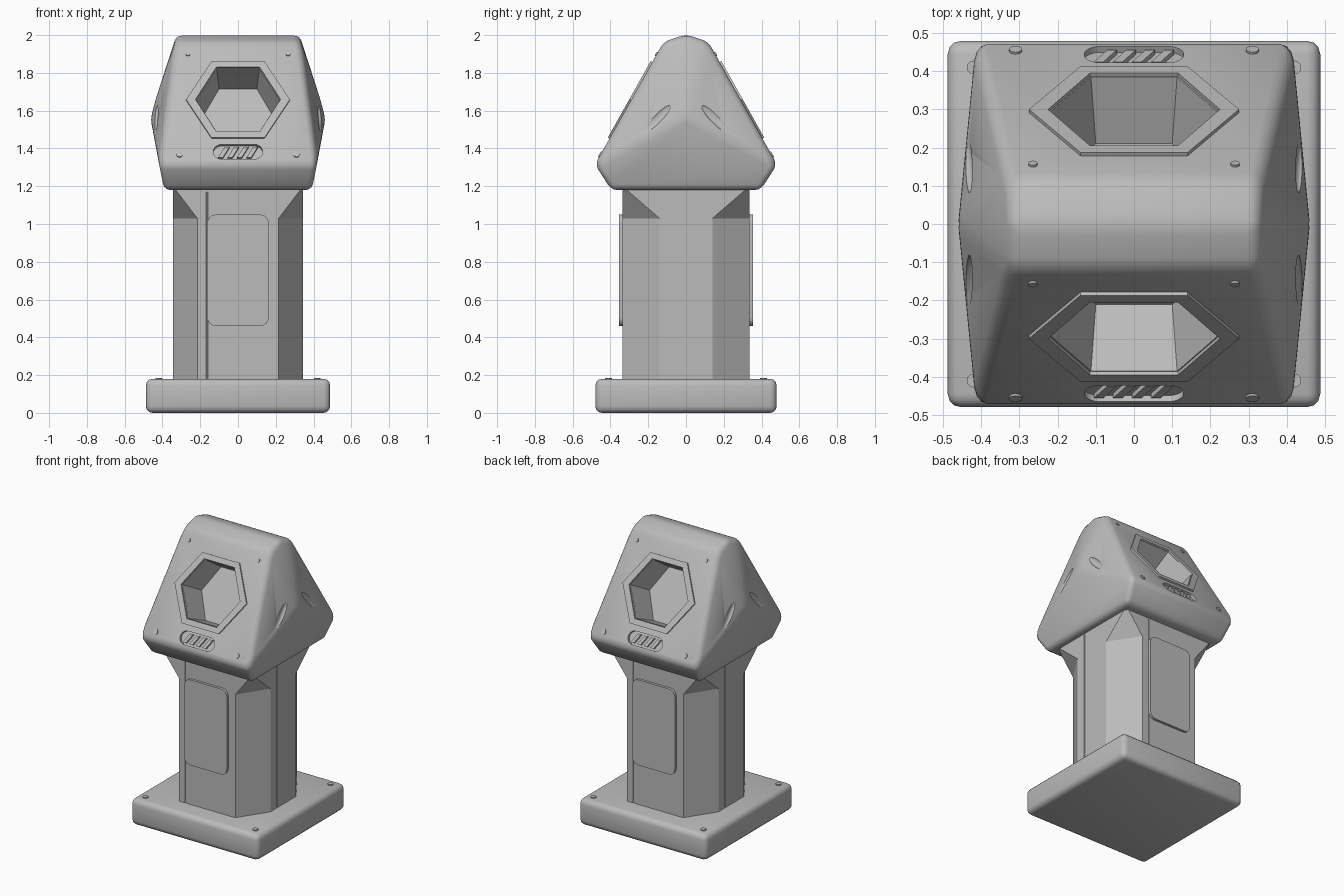
import bpy, bmesh, math
from mathutils import Matrix, Vector

if "Cube" in bpy.data.objects:
    bpy.data.objects.remove(bpy.data.objects["Cube"])

grey = bpy.data.materials.new("plain grey")
grey.use_nodes = True
COLOUR = (0.5, 0.5, 0.5, 1)
grey.diffuse_color = COLOUR
grey.node_tree.nodes["Principled BSDF"].inputs["Base Color"].default_value = COLOUR
HALF_TURN = Matrix.Rotation(math.pi, 4, 'Z')
SIDES = (("front", Matrix.Identity(4)), ("back", HALF_TURN))


def finish(name, bm, bevel=0, segments=3, matrix=None):
    """Round the edges and turn a bmesh into an object."""
    if bevel:
        edges = [e for e in bm.edges if e.calc_face_angle(0) > 0.12]
        bmesh.ops.bevel(bm, geom=edges, offset=bevel, segments=segments,
                        profile=0.5, affect='EDGES', clamp_overlap=True)
    if matrix:
        bm.transform(matrix)
    bmesh.ops.recalc_face_normals(bm, faces=bm.faces)
    mesh = bpy.data.meshes.new(name)
    bm.to_mesh(mesh)
    bm.free()
    ob = bpy.data.objects.new(name, mesh)
    bpy.context.collection.objects.link(ob)
    mesh.materials.append(grey)
    return ob


def hull(name, points, bevel):
    bm = bmesh.new()
    for p in points:
        bm.verts.new(p)
    bmesh.ops.convex_hull(bm, input=bm.verts)
    bmesh.ops.dissolve_limit(bm, angle_limit=0.04, verts=bm.verts, edges=bm.edges)
    return finish(name, bm, bevel)


def loft(name, low, high, z0, z1, matrix, bevel=0, segments=2):
    """Solid between two outlines of equal length."""
    bm = bmesh.new()
    a = [bm.verts.new((x, y, z0)) for x, y in low]
    b = [bm.verts.new((x, y, z1)) for x, y in high]
    bm.faces.new(a[::-1])
    bm.faces.new(b)
    for i in range(len(a)):
        j = (i + 1) % len(a)
        bm.faces.new((a[i], a[j], b[j], b[i]))
    return finish(name, bm, bevel, segments, matrix)


def ring(name, outer, inner, z0, z1, matrix, bevel):
    bm = bmesh.new()
    loops = [[bm.verts.new((x, y, z)) for x, y in o]
             for o, z in ((outer, z0), (outer, z1), (inner, z1), (inner, z0))]
    for k in range(4):
        a, b = loops[k], loops[(k + 1) % 4]
        for i in range(len(a)):
            j = (i + 1) % len(a)
            bm.faces.new((a[i], a[j], b[j], b[i]))
    return finish(name, bm, bevel, 2, matrix)


def rounded(w, h, r, cx=0, cy=0, n=6):
    """Rounded rectangle outline with half sizes w and h."""
    pts = []
    for q, (sx, sy) in enumerate(((1, 1), (-1, 1), (-1, -1), (1, -1))):
        for i in range(n + 1):
            t = (q + i / n) * math.pi / 2
            pts.append((cx + sx * (w - r) + r * math.cos(t), cy + sy * (h - r) + r * math.sin(t)))
    return pts


def hexagon(w, flat, h):
    return [(w, 0), (flat, h), (-flat, h), (-w, 0), (-flat, -h), (flat, -h)]


def cut(target, cutter):
    cutter.hide_render = True
    mod = target.modifiers.new("cut", 'BOOLEAN')
    mod.object, mod.operation, mod.solver = cutter, 'DIFFERENCE', 'EXACT'
    bpy.context.view_layer.objects.active = target
    bpy.ops.object.modifier_apply(modifier=mod.name)
    bpy.data.objects.remove(cutter)


def mirrored(points):
    return [(sx * x, sy * y, z) for x, y, z in points for sx in (1, -1) for sy in (1, -1)]


def screw(name, x, y, r, matrix):
    circle = [(x + r * math.cos(i * math.pi / 6), y + r * math.sin(i * math.pi / 6)) for i in range(12)]
    loft(name, circle, circle, -0.01, 0.006, matrix, 0.003)


# Base slab with a screw in each corner
hull("base", mirrored([(0.488, 0.48, 0), (0.488, 0.48, 0.18)]), 0.035)
for sx in (1, -1):
    for sy in (1, -1):
        screw("base_screw", sx * 0.42, sy * 0.41, 0.018, Matrix.Translation((0, 0, 0.18)))

# Eight-sided column, its chamfers running out into square corners at the top
X, Y = 0.345, 0.337
CX, CY = 0.215, 0.14
bm = bmesh.new()
levels = []
for z, k in ((0.15, 0), (1.03, 0), (1.19, 0.94)):
    cx, cy = CX + (X - CX) * k, CY + (Y - CY) * k
    outline = [(X, cy), (cx, Y), (-cx, Y), (-X, cy), (-X, -cy), (-cx, -Y), (cx, -Y), (X, -cy)]
    levels.append([bm.verts.new((x, y, z)) for x, y in outline])
bm.faces.new(levels[0][::-1])
bm.faces.new(levels[-1])
for a, b in zip(levels, levels[1:]):
    for i in range(8):
        j = (i + 1) % 8
        bm.faces.new((a[i], a[j], b[j], b[i]))
column = finish("column", bm, 0.012, 2)

# Fine vertical seams in the column, and a rounded panel on front and back
for side, turn in SIDES:
    for x, y in ((-0.165, -Y), (X, -0.07)):
        slit = rounded(0.005, 0.005, 0.002, x, y, 1)
        cut(column, loft("seam_cutter", slit, slit, 0.1, 1.17, turn))
    upright = turn @ Matrix.Translation((0, -Y, 0.755)) @ Matrix.Rotation(math.pi / 2, 4, 'X')
    panel = rounded(0.162, 0.295, 0.045)
    loft(side + "_panel", panel, panel, -0.03, 0.017, upright, 0.008)

# Faceted head: steep front and back, pointed sides
head = hull("head", mirrored([(0.325, 0, 2.003), (0.33, 0.118, 1.965), (0.418, 0.482, 1.315),
                              (0.39, 0.395, 1.18), (0.465, 0, 1.57)]), 0.03)

# Shallow slanted hollows on the pointed sides
for sx in (1, -1):
    for sy in (1, -1):
        bm = bmesh.new()
        bmesh.ops.create_uvsphere(bm, u_segments=20, v_segments=12, radius=1)
        place = (Matrix.Translation((sx * 0.443, sy * 0.17, 1.55))
                 @ Matrix.Rotation(sx * sy * -0.12, 4, 'Z')
                 @ Matrix.Rotation(sy * -0.75, 4, 'X')
                 @ Matrix.Diagonal((0.02, 0.12, 0.03, 1)))
        cut(head, finish("hollow_cutter", bm, matrix=place))

# Sloping faces: hexagonal pocket with rim, ribbed slot and screws
up = Vector((0, 0.364, 0.65)).normalized()
out = Vector((1, 0, 0)).cross(up)
frame = Matrix((Vector((1, 0, 0)), up, out)).transposed().to_4x4()
frame.translation = (0, -0.118 - 0.364 * 0.477, 1.655)
for side, turn in SIDES:
    m = turn @ frame
    opening = hexagon(0.225, 0.115, 0.195)
    cut(head, loft("pocket_cutter", hexagon(0.19, 0.1, 0.175), opening, -0.19, 0.03, m))
    ring(side + "_rim", hexagon(0.275, 0.14, 0.232), opening, -0.02, 0.01, m, 0.006)
    slot = rounded(0.13, 0.044, 0.042, 0, -0.312)
    cut(head, loft("slot_cutter", slot, slot, -0.018, 0.03, m))
    for i in range(4):
        x = -0.075 + 0.05 * i
        rib = [(x - 0.03, -0.344), (x - 0.005, -0.344), (x + 0.03, -0.28), (x + 0.005, -0.28)]
        loft(side + "_slot_rib", rib, rib, -0.03, -0.004, m, 0.005)
    for sx in (1, -1):
        screw(side + "_upper_screw", sx * 0.265, 0.28, 0.012, m)
        screw(side + "_lower_screw", sx * 0.31, -0.33, 0.017, m)

# Smooth shading with crisp edges
bpy.ops.object.select_all(action='DESELECT')
for ob in bpy.context.collection.objects:
    if ob.type == 'MESH' and ob.data.materials and ob.data.materials[0] == grey:
        ob.select_set(True)
        bpy.context.view_layer.objects.active = ob
bpy.ops.object.shade_smooth_by_angle(angle=math.radians(32))
